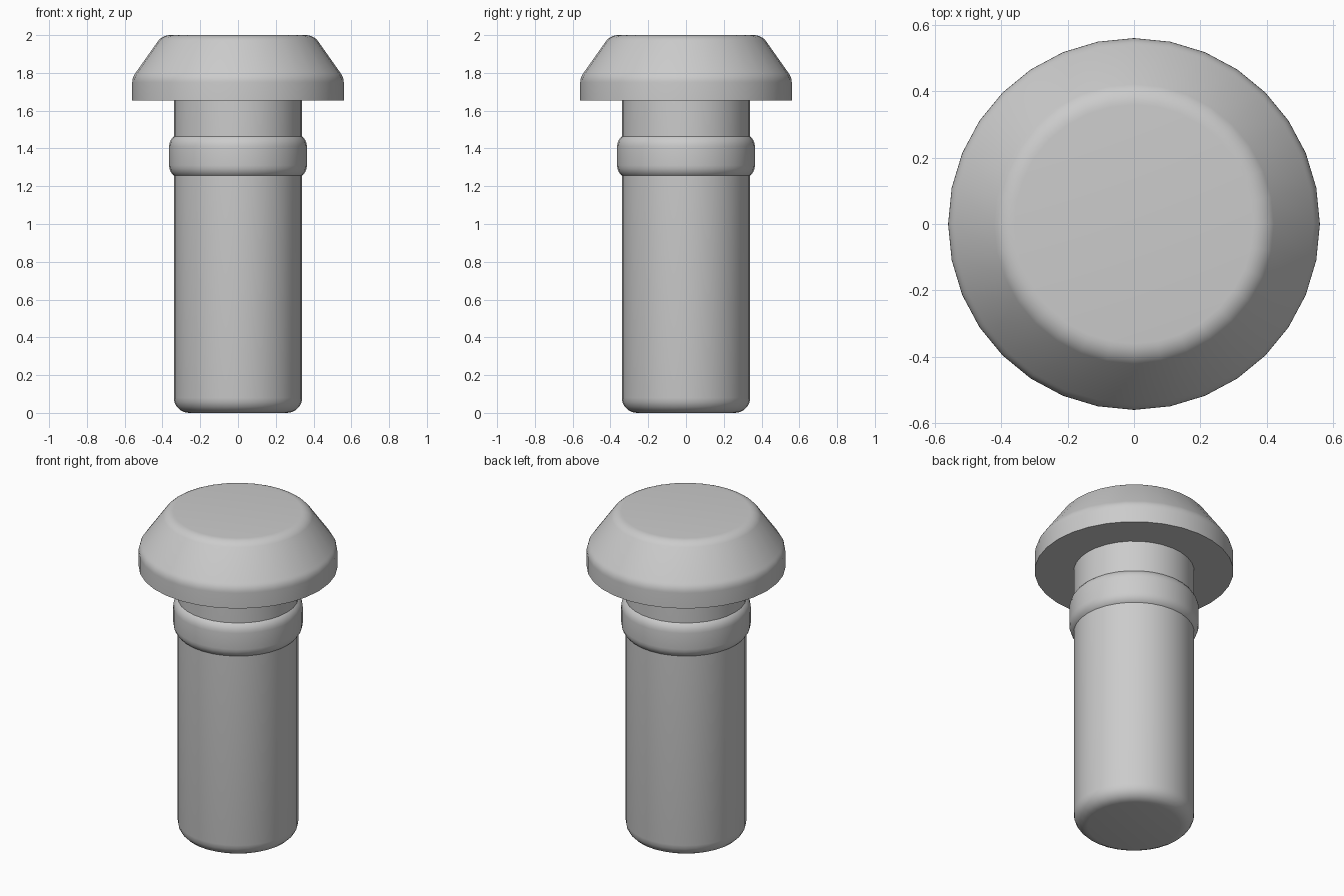
import bpy
import bmesh
import math

cube = bpy.data.objects.get("Cube")
if cube:
    bpy.data.objects.remove(cube, do_unlink=True)

grey = bpy.data.materials.new("plain_grey")
grey.use_nodes = True
colour = (0.6, 0.6, 0.6, 1)
grey.diffuse_color = colour
grey.node_tree.nodes["Principled BSDF"].inputs["Base Color"].default_value = colour

SIDES = 32


def arc(cx, cz, radius, start, end, steps=5):
    """Points of a rounded profile corner, angles in degrees."""
    angles = [math.radians(start + (end - start) * i / steps) for i in range(steps + 1)]
    return [(cx + radius * math.cos(a), cz + radius * math.sin(a)) for a in angles]


def lathe(name, profile, closed=False):
    """Revolve an (r, z) profile, listed from bottom to top, about the z axis."""
    bm = bmesh.new()
    verts = [bm.verts.new((r, 0, z)) for r, z in profile]
    edges = [bm.edges.new(pair) for pair in zip(verts, verts[1:])]
    if closed:
        edges.append(bm.edges.new((verts[-1], verts[0])))
    bmesh.ops.spin(bm, geom=verts + edges, cent=(0, 0, 0), axis=(0, 0, 1),
                   angle=math.tau, steps=SIDES, use_merge=True)
    bmesh.ops.remove_doubles(bm, verts=bm.verts, dist=0.0001)
    # Cap the open ends
    rims = [e for e in bm.edges if e.is_boundary]
    if rims:
        bmesh.ops.holes_fill(bm, edges=rims, sides=0)
    bmesh.ops.recalc_face_normals(bm, faces=bm.faces)
    mesh = bpy.data.meshes.new(name)
    bm.to_mesh(mesh)
    bm.free()
    mesh.materials.append(grey)
    obj = bpy.data.objects.new(name, mesh)
    bpy.context.collection.objects.link(obj)
    bpy.ops.object.select_all(action="DESELECT")
    obj.select_set(True)
    bpy.context.view_layer.objects.active = obj
    bpy.ops.object.shade_smooth_by_angle(angle=math.radians(35))
    return obj


# Plunger shaft with a rounded foot, reaching up into the head
lathe("shaft", arc(0.26, 0.08, 0.08, -90, 0) + [(0.34, 1.66)])

# Raised collar with rounded rims
lathe("collar", [(0.30, 1.24)] + arc(0.295, 1.31, 0.07, -70, 0)
      + arc(0.295, 1.41, 0.07, 0, 70) + [(0.30, 1.48)], closed=True)

# Mushroom head: straight rim, sloped shoulder, flat top
lathe("head", [(0.56, 1.655), (0.56, 1.75)] + arc(0.48, 1.75, 0.08, 8, 40, 4)
      + arc(0.36, 1.92, 0.08, 40, 90))
